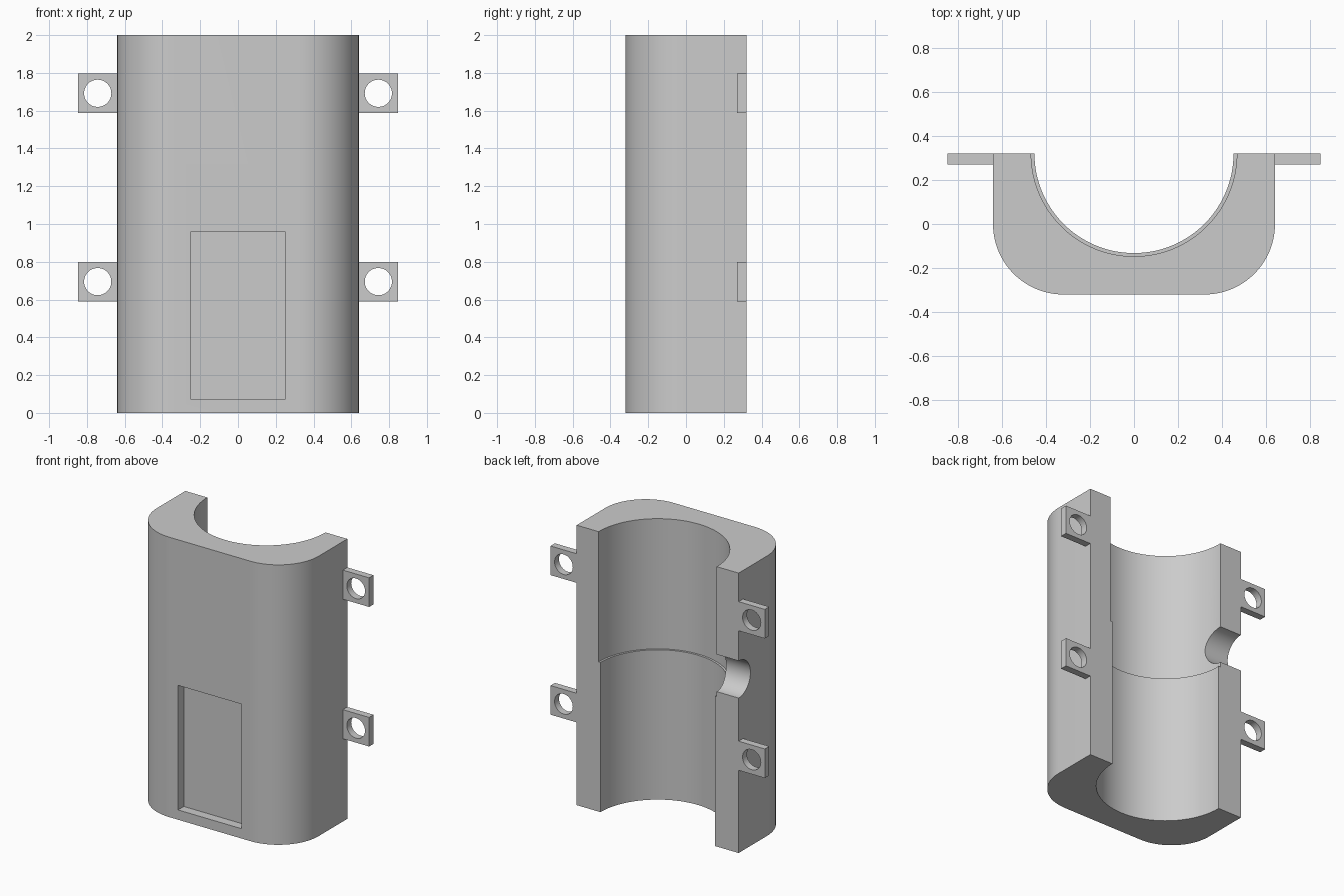
import bpy, bmesh, math
from mathutils import Matrix, Vector

cube = bpy.data.objects.get("Cube")
if cube:
    bpy.data.objects.remove(cube, do_unlink=True)

grey = bpy.data.materials.new("grey plastic")
grey.use_nodes = True
COLOUR = (0.6, 0.6, 0.6, 1)
grey.diffuse_color = COLOUR
grey.node_tree.nodes["Principled BSDF"].inputs["Base Color"].default_value = COLOUR

HALF_W, BACK, HEIGHT, FILLET = 0.64, 0.32, 2.0, 0.32


def finish(name, bm):
    bmesh.ops.recalc_face_normals(bm, faces=bm.faces)
    mesh = bpy.data.meshes.new(name)
    bm.to_mesh(mesh)
    bm.free()
    mesh.materials.append(grey)
    obj = bpy.data.objects.new(name, mesh)
    bpy.context.collection.objects.link(obj)
    return obj


def box(name, lo, hi):
    lo, hi = Vector(lo), Vector(hi)
    bm = bmesh.new()
    bmesh.ops.create_cube(bm, size=1, matrix=Matrix.Translation((lo + hi) / 2)
                          @ Matrix.Diagonal((hi - lo).to_4d()))
    return finish(name, bm)


def cylinder(name, centre, radius, length, axis, sides=96):
    bm = bmesh.new()
    turn = Vector((0, 0, 1)).rotation_difference(Vector(axis)).to_matrix().to_4x4()
    bmesh.ops.create_cone(bm, cap_ends=True, segments=sides, radius1=radius,
                          radius2=radius, depth=length,
                          matrix=Matrix.Translation(centre) @ turn)
    return finish(name, bm)


def activate(obj):
    bpy.ops.object.select_all(action='DESELECT')
    obj.select_set(True)
    bpy.context.view_layer.objects.active = obj


def cut(obj, cutter):
    cutter.hide_render = True
    mod = obj.modifiers.new("cut", 'BOOLEAN')
    mod.operation, mod.solver, mod.object = 'DIFFERENCE', 'EXACT', cutter
    activate(obj)
    bpy.ops.object.modifier_apply(modifier=mod.name)
    bpy.data.objects.remove(cutter, do_unlink=True)


def smooth(obj):
    activate(obj)
    bpy.ops.object.shade_smooth_by_angle(angle=math.radians(30))


# Outer shell block: flat back, two rounded front corners
STEPS = 24
outline = [(HALF_W, BACK), (-HALF_W, BACK)]
for side, start in ((-1, math.pi), (1, 1.5 * math.pi)):
    for i in range(STEPS + 1):
        a = start + i / STEPS * math.pi / 2
        outline.append((side * (HALF_W - FILLET) + FILLET * math.cos(a),
                        FILLET - BACK + FILLET * math.sin(a)))
bm = bmesh.new()
base = bm.faces.new([bm.verts.new((x, y, 0)) for x, y in outline])
top = bmesh.ops.extrude_face_region(bm, geom=[base])["geom"]
bmesh.ops.translate(bm, vec=(0, 0, HEIGHT),
                    verts=[v for v in top if isinstance(v, bmesh.types.BMVert)])
shell = finish("half_shell", bm)

# Stepped bore, slightly wider in the upper half
STEP_Z = 1.07
cut(shell, cylinder("narrow_bore", (0, BACK, 1), 0.452, 3, (0, 0, 1), 128))
cut(shell, cylinder("wide_bore", (0, BACK, STEP_Z + 1), 0.467, 2, (0, 0, 1), 128))

# Round side notch and shallow front pocket
cut(shell, cylinder("side_notch", (-0.6, BACK, 1.24), 0.133, 0.6, (1, 0, 0)))
cut(shell, box("front_pocket", (-0.25, -0.5, 0.07), (0.25, -0.255, 0.96)))
smooth(shell)

# Four drilled mounting tabs
for side, label in ((1, "left"), (-1, "right")):
    for z, level in ((0.695, "lower"), (1.692, "upper")):
        xs = sorted((side * HALF_W, side * 0.847))
        tab = box(f"{level}_{label}_tab", (xs[0], 0.27, z - 0.104), (xs[1], BACK, z + 0.104))
        cut(tab, cylinder("screw_hole", (side * 0.743, BACK, z), 0.072, 0.4, (0, 1, 0), 48))
        smooth(tab)
